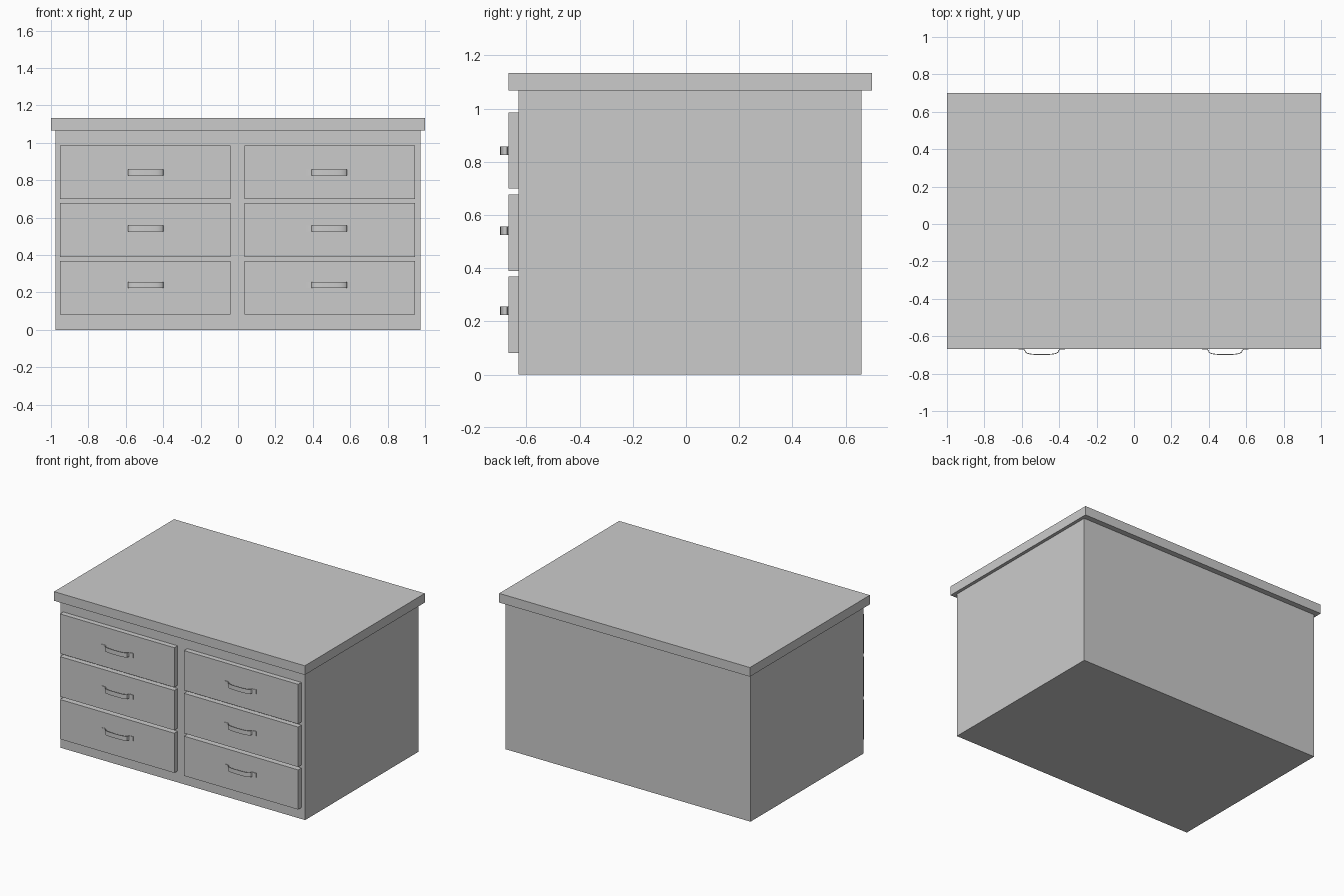
import bpy, bmesh
from mathutils import Vector

if "Cube" in bpy.data.objects:
    bpy.data.objects.remove(bpy.data.objects["Cube"])


def box(name, x, y, z):
    bm = bmesh.new()
    bmesh.ops.create_cube(bm, size=1)
    for v in bm.verts:
        v.co = [(r[0] + r[1]) / 2 + c * (r[1] - r[0]) for r, c in zip((x, y, z), v.co)]
    return finish(name, bm)


def finish(name, bm):
    bmesh.ops.recalc_face_normals(bm, faces=bm.faces)
    me = bpy.data.meshes.new(name)
    bm.to_mesh(me)
    bm.free()
    ob = bpy.data.objects.new(name, me)
    bpy.context.collection.objects.link(ob)
    return ob


def handle(name, cx, cz, front=-0.667, height=0.032, thick=0.004):
    # bowed strap: half centreline (x, outward distance), mirrored, then thickened
    half = [(0.125, 0.002), (0.105, 0.002), (0.095, 0.004), (0.090, 0.010),
            (0.087, 0.018), (0.078, 0.024), (0.062, 0.028), (0.040, 0.0305), (0.015, 0.031)]
    path = [Vector((-x, d)) for x, d in half] + [Vector(p) for p in reversed(half)]
    bm = bmesh.new()
    rings = []
    for i, p in enumerate(path):
        t = (path[min(i + 1, len(path) - 1)] - path[max(i - 1, 0)]).normalized()
        n = Vector((-t.y, t.x)) * thick / 2
        rings.append([bm.verts.new((cx + q.x, front - q.y, cz + s * height / 2))
                      for q, s in ((p + n, -1), (p + n, 1), (p - n, 1), (p - n, -1))])
    for a, b in zip(rings, rings[1:]):
        for k in range(4):
            bm.faces.new((a[k], a[(k + 1) % 4], b[(k + 1) % 4], b[k]))
    bm.faces.new(rings[0])
    bm.faces.new(rings[-1])
    ob = finish(name, bm)
    bpy.ops.object.select_all(action='DESELECT')
    ob.select_set(True)
    bpy.context.view_layer.objects.active = ob
    bpy.ops.object.shade_smooth_by_angle()


# Carcass and overhanging top
box("cabinet_body", (-0.977, 0.977), (-0.63, 0.66), (0, 1.067))
box("table_top", (-1, 1), (-0.667, 0.70), (1.067, 1.133))

# Two columns of three drawers with handles
for side, x0, x1, hx in (("left", -0.953, -0.041, -0.493), ("right", 0.036, 0.947, 0.488)):
    for row, z0, z1, hz in (("bottom", 0.082, 0.368, 0.240),
                            ("middle", 0.389, 0.677, 0.541),
                            ("top", 0.699, 0.985, 0.841)):
        box(f"{side}_{row}_drawer", (x0, x1), (-0.667, -0.63), (z0, z1))
        handle(f"{side}_{row}_handle", hx, hz)
